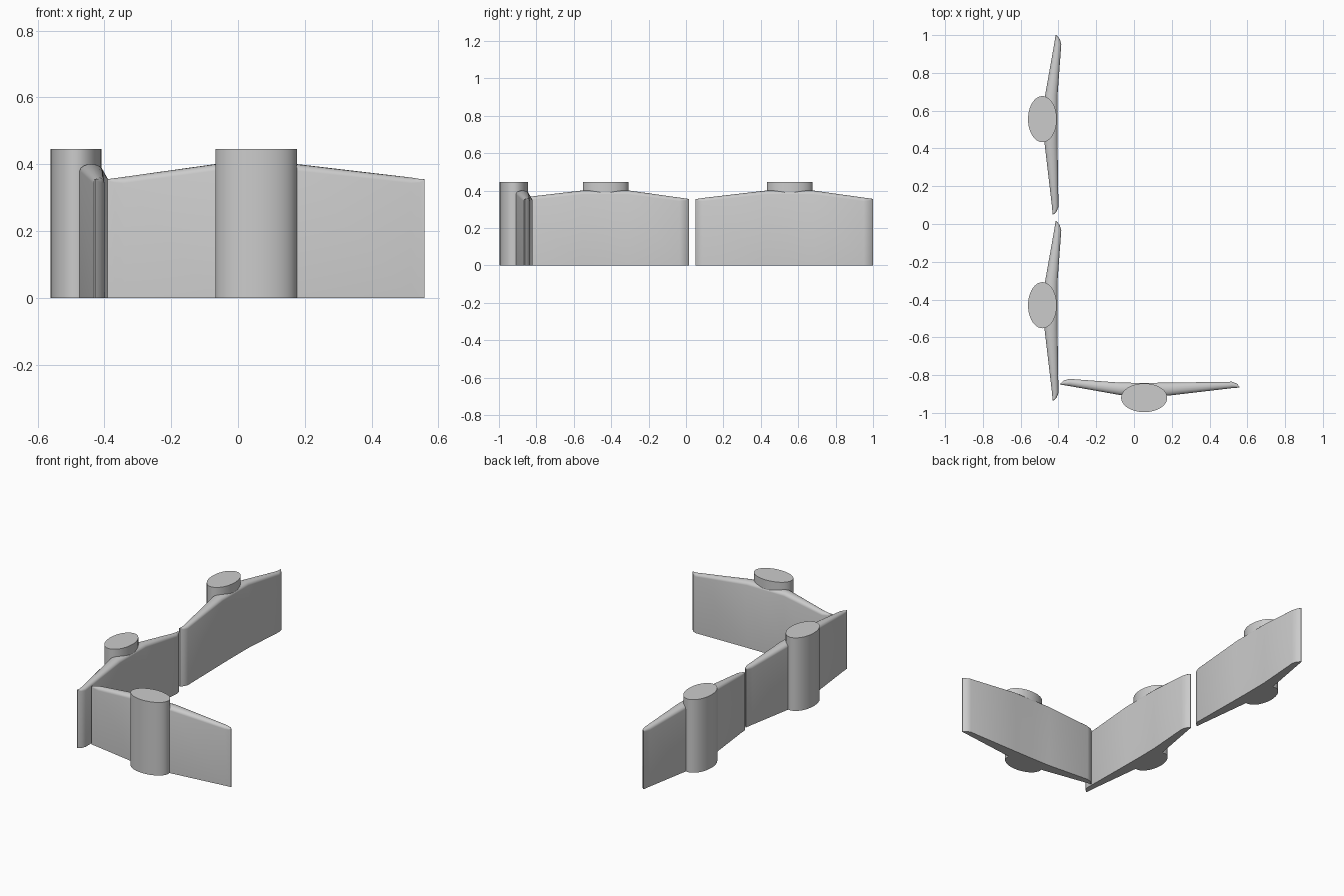
import bpy, bmesh, math
from mathutils import Matrix

if "Cube" in bpy.data.objects:
    bpy.data.objects.remove(bpy.data.objects["Cube"])

# wall stations: position along wall, outer offset, inner offset, top height
STATIONS = [
    (-0.505, 0.054, 0.058, 0.355), (-0.490, 0.053, 0.075, 0.356),
    (-0.465, 0.051, 0.085, 0.360), (-0.125, 0.011, 0.080, 0.400),
    (0.0, 0.015, 0.079, 0.400), (0.125, 0.014, 0.080, 0.400),
    (0.395, 0.062, 0.100, 0.362), (0.425, 0.067, 0.092, 0.358),
    (0.445, 0.070, 0.074, 0.355)]


def finish(name, bm, matrix):
    bmesh.ops.recalc_face_normals(bm, faces=bm.faces)
    mesh = bpy.data.meshes.new(name)
    bm.to_mesh(mesh)
    bm.free()
    ob = bpy.data.objects.new(name, mesh)
    bpy.context.collection.objects.link(ob)
    ob.matrix_world = matrix
    bpy.ops.object.select_all(action='DESELECT')
    ob.select_set(True)
    bpy.context.view_layer.objects.active = ob
    bpy.ops.object.shade_smooth_by_angle(angle=math.radians(40))


def wall(name, matrix):
    # tapered wall lofted through the stations, with a rounded top
    bm = bmesh.new()
    rings = []
    for u, vo, vi, z in STATIONS:
        mid, half = (vo + vi) / 2, (vi - vo) / 2
        rise = min(0.02, half)
        pts = [(vo, 0)]
        for i in range(9):
            a = math.pi * (1 - i / 8)
            pts.append((mid + half * math.cos(a), z - rise + rise * math.sin(a)))
        pts.append((vi, 0))
        rings.append([bm.verts.new((v, u, h)) for v, h in pts])
    n = len(rings[0])
    for a, b in zip(rings, rings[1:]):
        for i in range(n):
            j = (i + 1) % n
            bm.faces.new((a[i], a[j], b[j], b[i]))
    bm.faces.new(rings[0])
    bm.faces.new(rings[-1])
    finish(name, bm, matrix)


def pillar(name, matrix):
    # oval pillar
    bm = bmesh.new()
    bmesh.ops.create_cone(bm, cap_ends=True, segments=64, radius1=1, radius2=1, depth=0.445)
    bmesh.ops.scale(bm, vec=(0.076, 0.122, 1), verts=bm.verts)
    bmesh.ops.translate(bm, vec=(0, 0, 0.2225), verts=bm.verts)
    finish(name, bm, matrix)


# three identical barrier units
for label, x, y, turn in [("back", -0.485, 0.555, 0), ("middle", -0.485, -0.43, 0),
                          ("front", 0.054, -0.92, 90)]:
    m = Matrix.Translation((x, y, 0)) @ Matrix.Rotation(math.radians(turn), 4, 'Z')
    wall(label + "_wall", m)
    pillar(label + "_pillar", m)
